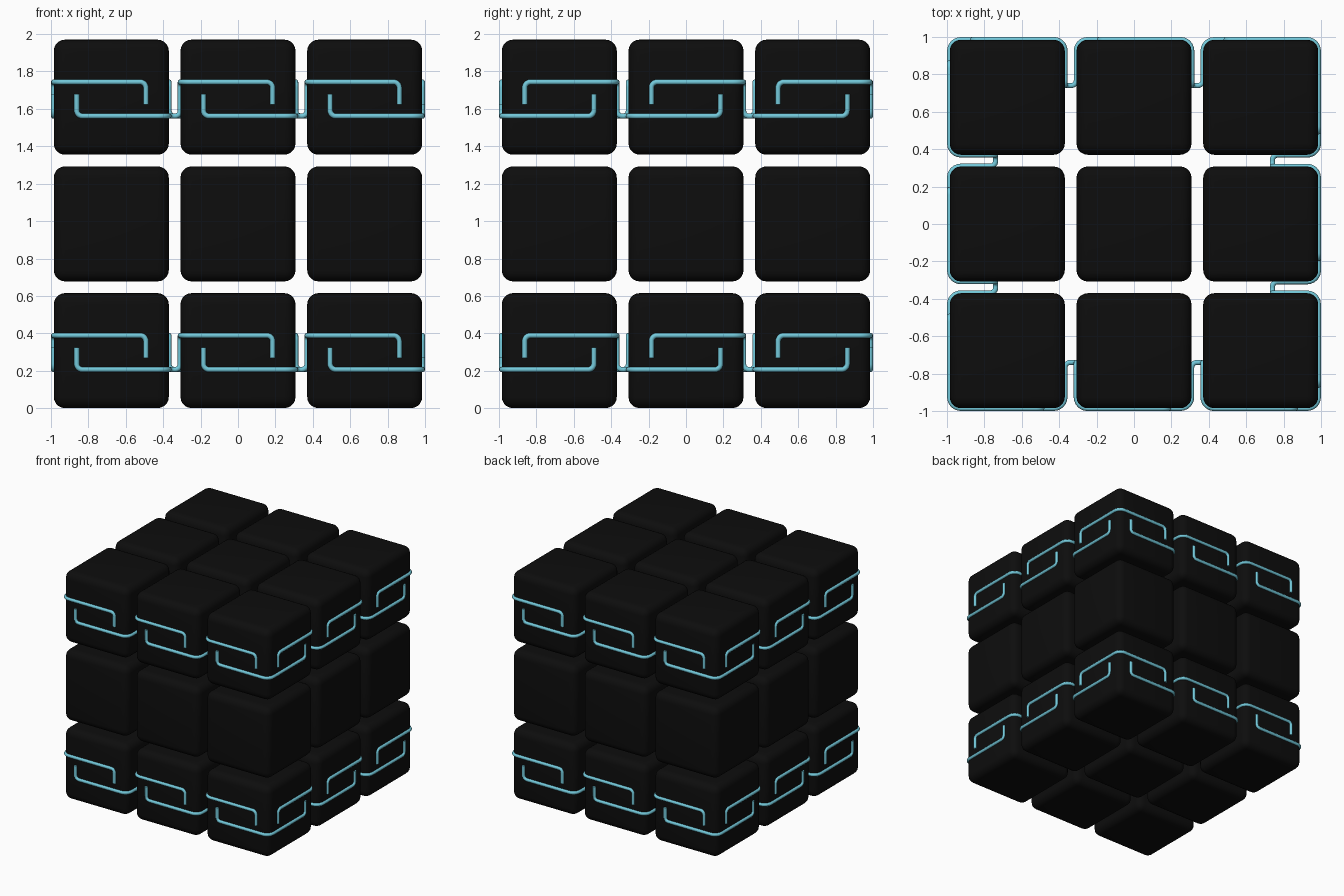
import bpy, bmesh, math
from mathutils import Vector

if "Cube" in bpy.data.objects:
    bpy.data.objects.remove(bpy.data.objects["Cube"])

HALF, PITCH, ROUND = 0.3075, 0.6775, 0.06   # block half size, spacing, edge rounding
FACE = PITCH + HALF + 0.001                 # tube centre line on the outer faces
R = 0.014                                   # tube radius
UP, LOW = 0.081, -0.101                     # heights of the two runs on a block
HOOK_DOWN, HOOK_UP = -0.04, 0.016           # heights of the free ends
REACH, DEPTH = 0.185, 0.74                  # hook position, depth of gap crossing


def material(name, color):
    m = bpy.data.materials.new(name)
    m.diffuse_color = (*color, 1)
    m.use_nodes = True
    m.node_tree.nodes["Principled BSDF"].inputs["Base Color"].default_value = m.diffuse_color
    return m


black = material("black", (0.004, 0.004, 0.004))
blue = material("light_blue", (0.17, 0.58, 0.70))

# Rounded block, shared by the whole 3 x 3 x 3 grid
block = bpy.data.meshes.new("block")
bm = bmesh.new()
bmesh.ops.create_cube(bm, size=2 * HALF)
bmesh.ops.bevel(bm, geom=bm.edges[:], offset=ROUND, segments=5, profile=0.5,
                affect='EDGES')
for f in bm.faces:
    f.smooth = True
bm.to_mesh(block)
bm.free()
block.materials.append(black)
for i in (-1, 0, 1):
    for j in (-1, 0, 1):
        for k in (0, 1, 2):
            o = bpy.data.objects.new("block", block)
            o.location = (i * PITCH, j * PITCH, HALF + k * PITCH)
            bpy.context.collection.objects.link(o)


def fillet(path, steps=6):
    """Round the corners of a path of (x, y, z, radius)."""
    pts = [Vector(p[:3]) for p in path]
    out = [pts[0]]
    for a, b, c, p in zip(pts, pts[1:], pts[2:], path[1:]):
        u, v, r = (a - b).normalized(), (c - b).normalized(), p[3]
        centre = b + (u + v) * r
        for s in range(steps + 1):
            t = s / steps * math.pi / 2
            out.append(centre - v * r * math.cos(t) - u * r * math.sin(t))
    return out + [pts[-1]]


def add_tube(curve, pts):
    s = curve.splines.new('POLY')
    s.points.add(len(pts) - 1)
    for p, q in zip(s.points, pts):
        p.co = (*q, 1)


def gap_link(c):
    """Front link from the block at x = c, through the gap, to its neighbour."""
    a, b = c + HALF + 0.001, c + PITCH - HALF - 0.001
    return fillet([(c - REACH, -FACE, HOOK_UP, 0), (c - REACH, -FACE, LOW, 0.03),
                   (a, -FACE, LOW, ROUND), (a, -DEPTH, LOW, 0.028),
                   (b, -DEPTH, LOW, 0.028), (b, -DEPTH, UP, 0.028),
                   (b, -FACE, UP, ROUND), (c + PITCH + REACH, -FACE, UP, 0.03),
                   (c + PITCH + REACH, -FACE, HOOK_DOWN, 0)])


def corner_link(run, end):
    """Link around the front right corner, both ends hooked."""
    h = PITCH - REACH
    return fillet([(h, -FACE, end, 0), (h, -FACE, run, 0.03), (FACE, -FACE, run, ROUND),
                   (FACE, -h, run, 0.03), (FACE, -h, end, 0)])


# Half of the ring: front, right side and two corners
half_ring = []
for c in (-PITCH, 0):
    link = gap_link(c)
    half_ring += [link, [Vector((-p.y, -p.x, p.z)) for p in link]]
half_ring.append(corner_link(LOW, HOOK_UP))
half_ring.append([Vector((p.x, -p.y, p.z)) for p in corner_link(UP, HOOK_DOWN)])

# Tube rings on the bottom and top layers, other half by a half turn
for name, z in (("lower_tube_ring", HALF), ("upper_tube_ring", HALF + 2 * PITCH)):
    cu = bpy.data.curves.new(name, 'CURVE')
    cu.dimensions = '3D'
    cu.bevel_depth = R
    cu.bevel_resolution = 3
    cu.use_fill_caps = True
    cu.materials.append(blue)
    for link in half_ring:
        add_tube(cu, link)
        add_tube(cu, [Vector((-p.x, -p.y, p.z)) for p in link])
    o = bpy.data.objects.new(name, cu)
    o.location.z = z
    bpy.context.collection.objects.link(o)
